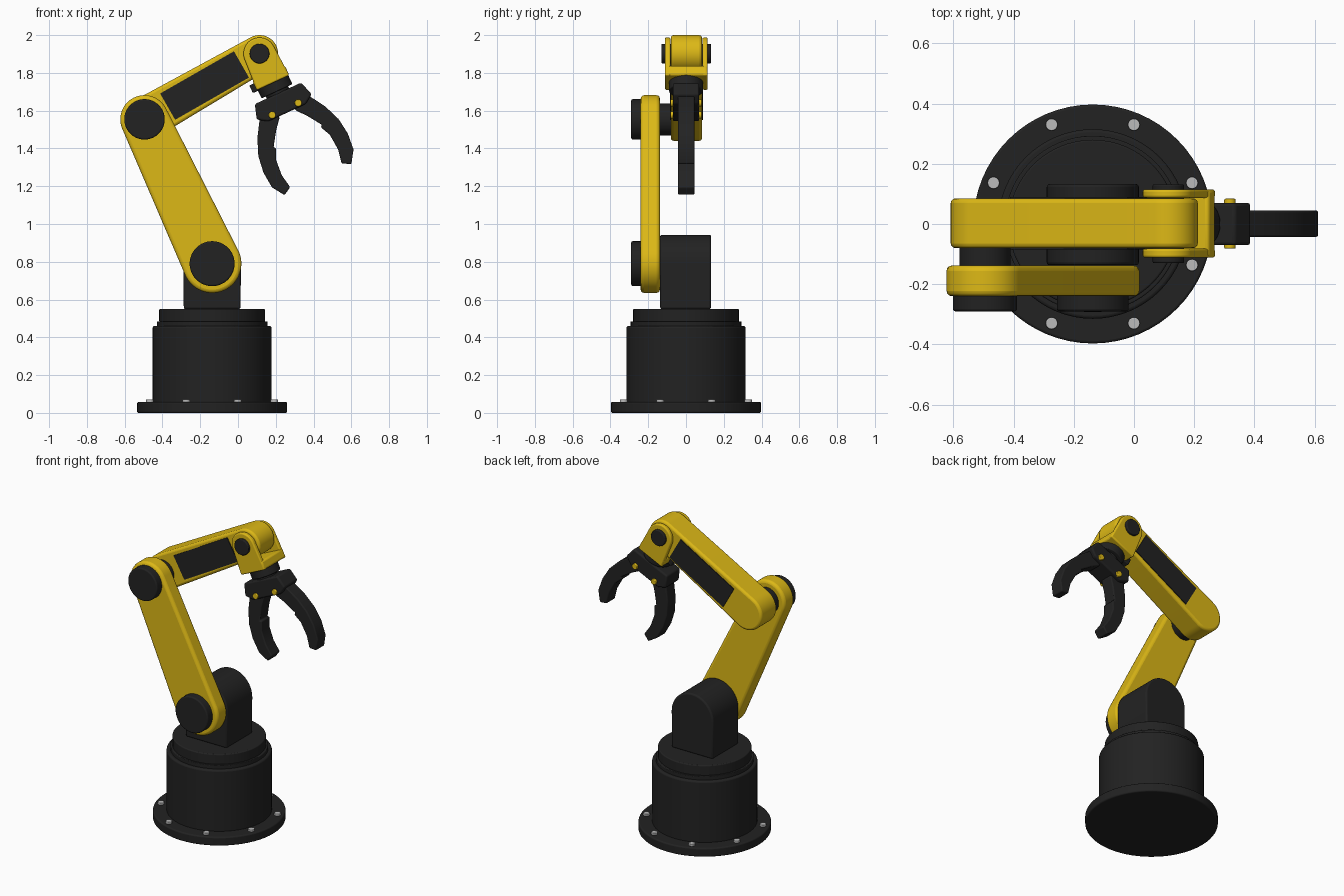
import bpy, bmesh
from math import sin, cos, pi, atan2, acos, hypot

if "Cube" in bpy.data.objects:
    bpy.data.objects.remove(bpy.data.objects["Cube"], do_unlink=True)


def material(name, rgb, rough=0.5):
    m = bpy.data.materials.new(name)
    m.use_nodes = True
    m.diffuse_color = (*rgb, 1)
    node = m.node_tree.nodes["Principled BSDF"]
    node.inputs["Base Color"].default_value = (*rgb, 1)
    node.inputs["Roughness"].default_value = rough
    return m


YELLOW = material("yellow paint", (0.72, 0.48, 0.008))
DARK = material("charcoal", (0.016, 0.016, 0.016))
STEEL = material("bolt steel", (0.5, 0.5, 0.5))


def finish(ob, mat, bevel):
    """Material, rounded edges and smooth shading."""
    ob.data.materials.append(mat)
    bpy.ops.object.select_all(action='DESELECT')
    ob.select_set(True)
    bpy.context.view_layer.objects.active = ob
    bpy.ops.object.shade_smooth_by_angle(angle=0.6)
    if bevel:
        mod = ob.modifiers.new("rounded edges", 'BEVEL')
        mod.width, mod.segments = bevel, 3
        mod.limit_method, mod.angle_limit = 'ANGLE', 0.6
    return ob


def prism(name, pts, y0, y1, mat, bevel=0.0):
    """Extrude an (x, z) outline from y0 to y1."""
    bm = bmesh.new()
    face = bm.faces.new([bm.verts.new((x, y0, z)) for x, z in pts])
    new = bmesh.ops.extrude_face_region(bm, geom=[face])["geom"]
    bmesh.ops.translate(bm, vec=(0, y1 - y0, 0),
                        verts=[v for v in new if isinstance(v, bmesh.types.BMVert)])
    bmesh.ops.recalc_face_normals(bm, faces=bm.faces)
    me = bpy.data.meshes.new(name)
    bm.to_mesh(me)
    bm.free()
    ob = bpy.data.objects.new(name, me)
    bpy.context.collection.objects.link(ob)
    return finish(ob, mat, bevel)


def drum(name, loc, r, depth, mat, bevel=0.0, tilt=0.0, sides=64):
    """Cylinder standing on its centre, tilted about y."""
    bpy.ops.mesh.primitive_cylinder_add(vertices=sides, radius=r, depth=depth,
                                        location=loc, rotation=(0, tilt, 0))
    ob = bpy.context.object
    ob.name = name
    return finish(ob, mat, bevel)


def arc(c, r, a0, a1, n=32):
    return [(c[0] + r * cos(a0 + (a1 - a0) * i / n),
             c[1] + r * sin(a0 + (a1 - a0) * i / n)) for i in range(n + 1)]


def disc(c, r, n=64):
    return arc(c, r, 0, 2 * pi, n)[:-1]


def link(c0, r0, c1, r1):
    """Outline of two circles joined by their tangents."""
    dx, dz = c1[0] - c0[0], c1[1] - c0[1]
    d, k = atan2(dz, dx), acos((r0 - r1) / hypot(dx, dz))
    return arc(c1, r1, d - k, d + k) + arc(c0, r0, d + k, d + 2 * pi - k)


SHOULDER, ELBOW, WRIST = (-0.137, 0.79), (-0.495, 1.554), (0.114, 1.902)
CX = SHOULDER[0]

# Base
for name, r, z0, z1, bev in (("base_flange", 0.397, 0, 0.058, 0.008),
                             ("base_body", 0.315, 0.05, 0.46, 0.01),
                             ("base_groove", 0.293, 0.45, 0.485, 0.004),
                             ("turntable", 0.28, 0.48, 0.55, 0.006)):
    drum(name, (CX, 0, (z0 + z1) / 2), r, z1 - z0, DARK, bev)
for i in range(8):
    a = pi / 8 + i * pi / 4
    drum("flange_bolt", (CX + 0.357 * cos(a), 0.357 * sin(a), 0.06), 0.02, 0.022,
         STEEL, 0.003, sides=16)

# Shoulder housing
arch = [(CX - 0.15, 0.55), (CX + 0.15, 0.55)] + arc(SHOULDER, 0.153, 0, pi)
prism("shoulder_housing", arch, -0.137, 0.133, DARK, 0.01)

# Upper arm and its pivots
prism("upper_arm", link(SHOULDER, 0.155, ELBOW, 0.128), -0.24, -0.138, YELLOW, 0.018)
prism("shoulder_cap", disc(SHOULDER, 0.119), -0.29, -0.23, DARK, 0.008)
prism("elbow_cap", disc(ELBOW, 0.107), -0.29, -0.23, DARK, 0.008)
prism("elbow_axle", disc(ELBOW, 0.085), -0.15, -0.07, DARK)

# Forearm with a dark panel on each side
prism("forearm", link(ELBOW, 0.114, WRIST, 0.098), -0.08, 0.085, YELLOW, 0.015)
d = atan2(WRIST[1] - ELBOW[1], WRIST[0] - ELBOW[0])
mid = (-0.177, 1.733)
panel = [(mid[0] + u * cos(d) - v * sin(d), mid[1] + u * sin(d) + v * cos(d))
         for u, v in ((-0.225, -0.08), (0.225, -0.08), (0.225, 0.08), (-0.225, 0.08))]
prism("forearm_panel_front", panel, -0.085, -0.077, DARK)
prism("forearm_panel_back", panel, 0.082, 0.09, DARK)

# Tilted hand frame: a runs across, l runs from the wrist to the finger tips
TILT = -0.434


def hand(pts):
    return [(WRIST[0] + a * cos(TILT) - l * sin(TILT),
             WRIST[1] - a * sin(TILT) - l * cos(TILT)) for a, l in pts]


def hand_box(a0, a1, l0, l1):
    return hand([(a0, l0), (a1, l0), (a1, l1), (a0, l1)])


# Wrist fork
cheek = hand(arc((0, 0), 0.085, pi, 2 * pi) + [(0.095, 0.17), (-0.095, 0.17)])
for side, y0, y1 in (("front", -0.112, -0.082), ("back", 0.087, 0.115)):
    prism("wrist_cheek_" + side, cheek, y0, y1, YELLOW, 0.008)
prism("wrist_bridge", hand_box(-0.095, 0.095, 0.112, 0.17), -0.112, 0.115, YELLOW, 0.012)
prism("wrist_axle", disc(WRIST, 0.052), -0.13, 0.132, DARK, 0.005)
prism("wrist_connector", hand_box(-0.12, -0.08, 0.13, 0.175), -0.045, 0.045, DARK, 0.006)

# Wrist flange and palm
x, z = hand([(0, 0.19)])[0]
drum("wrist_flange", (x, 0, z), 0.09, 0.06, DARK, 0.005, TILT)
x, z = hand([(0, 0.225)])[0]
drum("wrist_neck", (x, 0, z), 0.065, 0.06, DARK, 0, TILT)
palm = hand([(-0.135, 0.232), (0.135, 0.232), (0.16, 0.31), (0.11, 0.345),
             (-0.11, 0.345), (-0.16, 0.31)])
prism("palm", palm, -0.07, 0.07, DARK, 0.01)

# Fingers, mirrored across the hand
finger = [(0.142, 0.31), (0.198, 0.4), (0.234, 0.49), (0.246, 0.58), (0.238, 0.67),
          (0.195, 0.735), (0.15, 0.71), (0.164, 0.634), (0.157, 0.546), (0.13, 0.49),
          (0.142, 0.482), (0.09, 0.404), (0.046, 0.352), (0.05, 0.3)]
for side, s in (("left", 1), ("right", -1)):
    prism("finger_" + side, hand([(s * a, l) for a, l in finger]), -0.043, 0.045, DARK, 0.008)
    pin = hand([(s * 0.076, 0.323)])[0]
    prism("knuckle_pin_" + side, disc(pin, 0.019, 20), -0.082, 0.084, YELLOW, 0.004)
